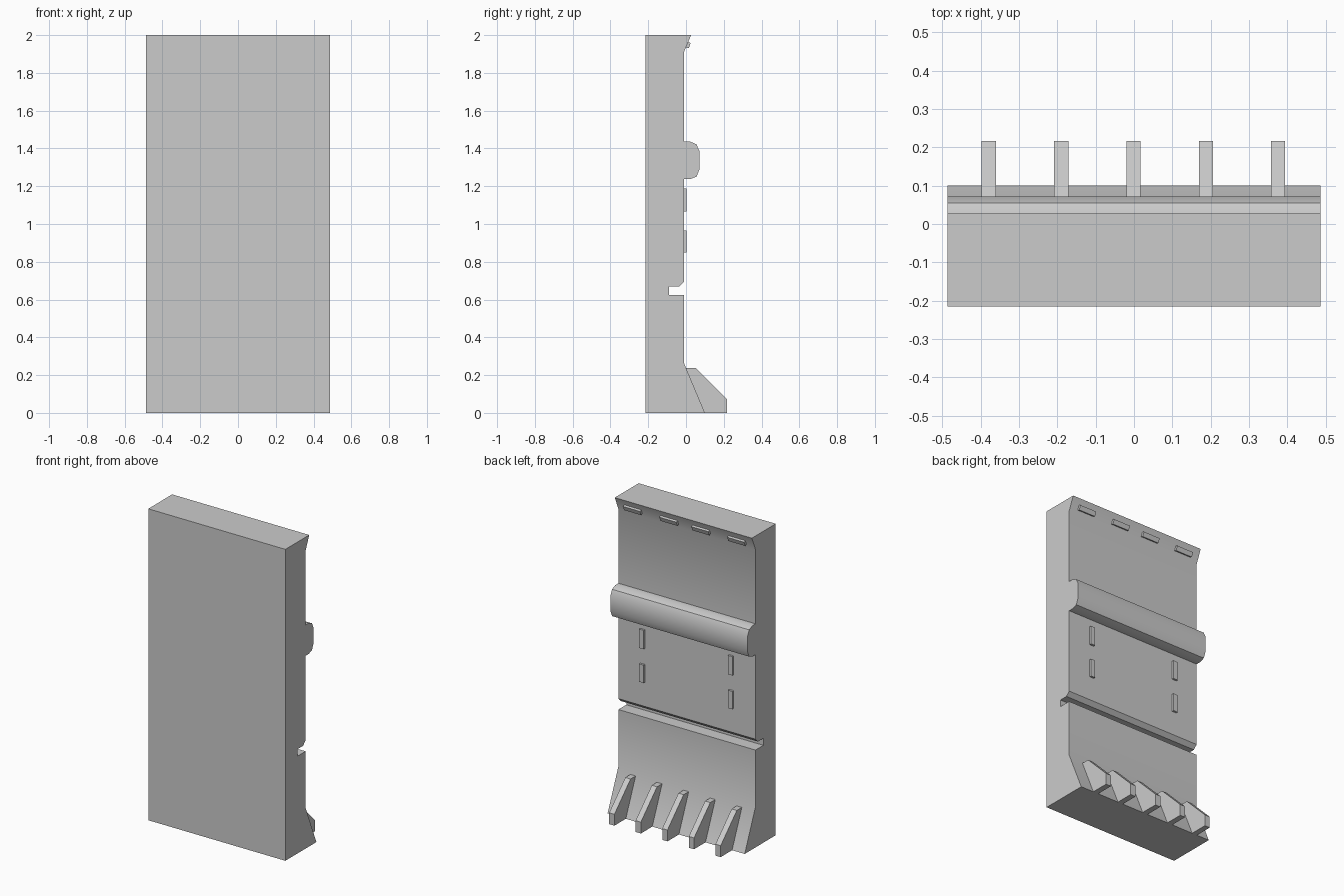
import bpy, bmesh, math

if "Cube" in bpy.data.objects:
    bpy.data.objects.remove(bpy.data.objects["Cube"])


def extrude_profile(name, profile, x_ranges):
    """Extrude a (y, z) outline along x, once for every x range."""
    bm = bmesh.new()
    for x0, x1 in x_ranges:
        face = bm.faces.new([bm.verts.new((x0, y, z)) for y, z in profile])
        res = bmesh.ops.extrude_face_region(bm, geom=[face], use_keep_orig=True)
        moved = [v for v in res["geom"] if isinstance(v, bmesh.types.BMVert)]
        bmesh.ops.translate(bm, verts=moved, vec=(x1 - x0, 0, 0))
    bmesh.ops.recalc_face_normals(bm, faces=bm.faces[:])
    mesh = bpy.data.meshes.new(name)
    bm.to_mesh(mesh)
    bm.free()
    obj = bpy.data.objects.new(name, mesh)
    bpy.context.collection.objects.link(obj)
    return obj


def around(centres, width):
    return [(c - width / 2, c + width / 2) for c in centres]


HALF = 0.487

# Wall slab: flared foot, groove, rounded rail and flared top lip
wall = extrude_profile("wall_panel", [
    (-0.215, 0), (0.10, 0), (-0.01, 0.262),
    (-0.01, 0.625), (-0.09, 0.625), (-0.09, 0.67), (-0.035, 0.67), (-0.01, 0.695),
    (-0.01, 1.238), (0.022, 1.238), (0.055, 1.25), (0.072, 1.29),
    (0.072, 1.385), (0.055, 1.422), (0.022, 1.436), (-0.01, 1.436),
    (-0.01, 1.912), (0.027, 2.0), (-0.215, 2.0)], [(-HALF, HALF)])
bpy.context.view_layer.objects.active = wall
wall.select_set(True)
bpy.ops.object.shade_smooth_by_angle(angle=math.radians(30))

# Buttress ribs along the foot
extrude_profile("foot_ribs", [
    (-0.02, 0), (0.216, 0), (0.216, 0.073), (0.052, 0.237), (-0.005, 0.237)],
    around([-0.379, -0.19, -0.001, 0.188, 0.376], 0.037))

# Small tilted blocks under the top lip
extrude_profile("lip_blocks", [
    (-0.01, 1.938), (0.014, 1.93), (0.025, 1.958), (0.0, 1.967)],
    around([-0.37, -0.115, 0.112, 0.37], 0.12))

# Thin vertical strips on the middle panel, two rows
for label, z0, z1 in (("lower", 0.85, 0.965), ("upper", 1.067, 1.188)):
    extrude_profile(label + "_strips", [
        (-0.02, z0), (0.003, z0), (0.003, z1), (-0.02, z1)],
        around([-0.315, 0.315], 0.032))
